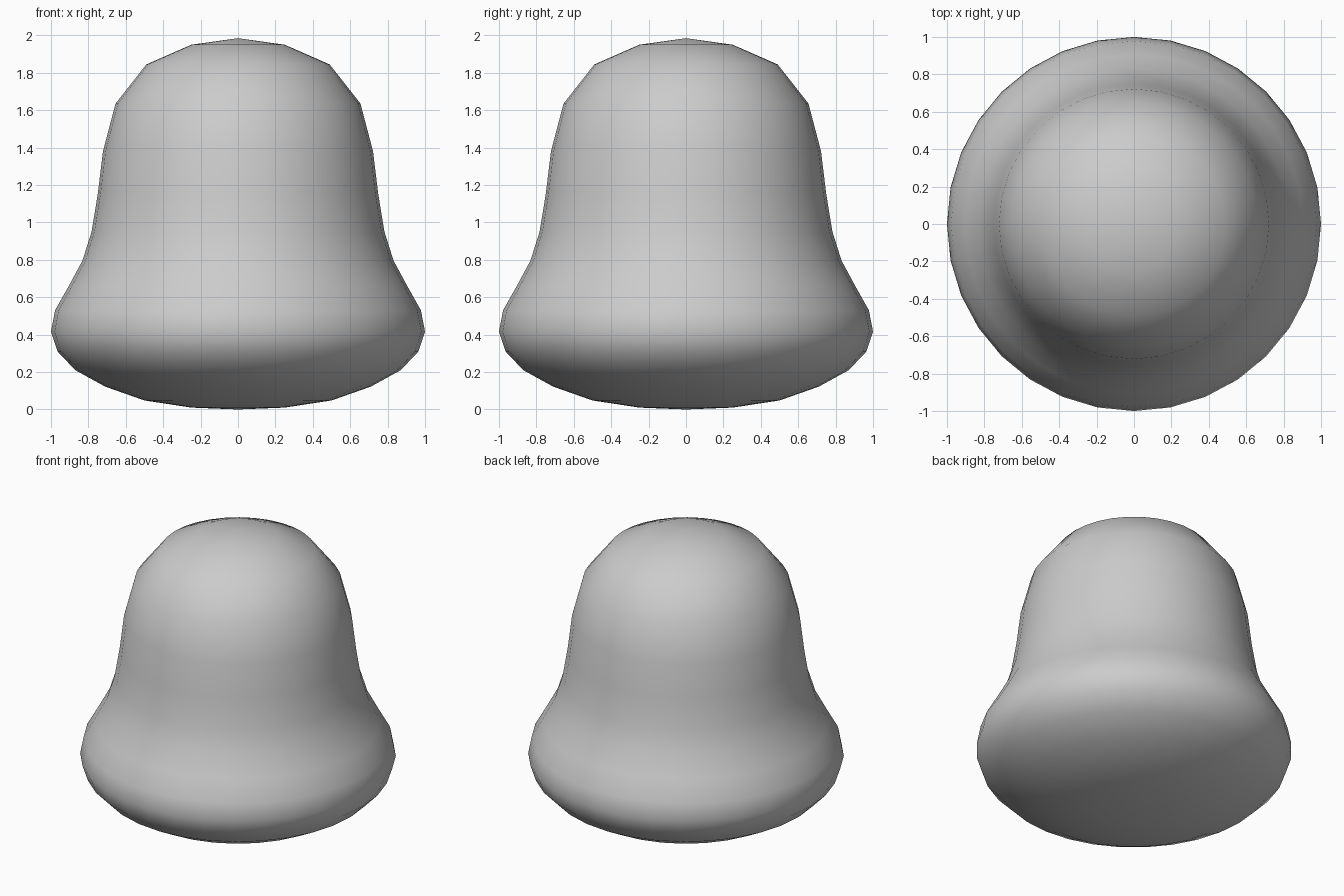
import bpy, bmesh, math

if "Cube" in bpy.data.objects:
    bpy.data.objects.remove(bpy.data.objects["Cube"])

# Bell profile from top pole to bottom pole: (radius, height)
PROFILE = [(0, 1.985), (0.25, 1.95), (0.49, 1.845), (0.655, 1.635),
           (0.722, 1.38), (0.75, 1.15), (0.783, 0.95), (0.832, 0.795),
           (0.905, 0.66), (0.978, 0.53), (1.0, 0.415), (0.965, 0.31),
           (0.87, 0.21), (0.71, 0.122), (0.5, 0.048), (0.25, 0.01), (0, 0)]
RINGS = len(PROFILE) - 1

# Sphere whose rings are moved onto the profile
bm = bmesh.new()
bmesh.ops.create_uvsphere(bm, u_segments=32, v_segments=RINGS, radius=1)
for v in bm.verts:
    ring = round(math.acos(max(-1, min(1, v.co.z))) / math.pi * RINGS)
    radius, height = PROFILE[ring]
    angle = math.atan2(v.co.y, v.co.x)
    v.co = (radius * math.cos(angle), radius * math.sin(angle), height)
for f in bm.faces:
    f.smooth = True
bmesh.ops.recalc_face_normals(bm, faces=bm.faces)

mesh = bpy.data.meshes.new("bell_body")
bm.to_mesh(mesh)
bm.free()
bpy.context.collection.objects.link(bpy.data.objects.new("bell_body", mesh))
